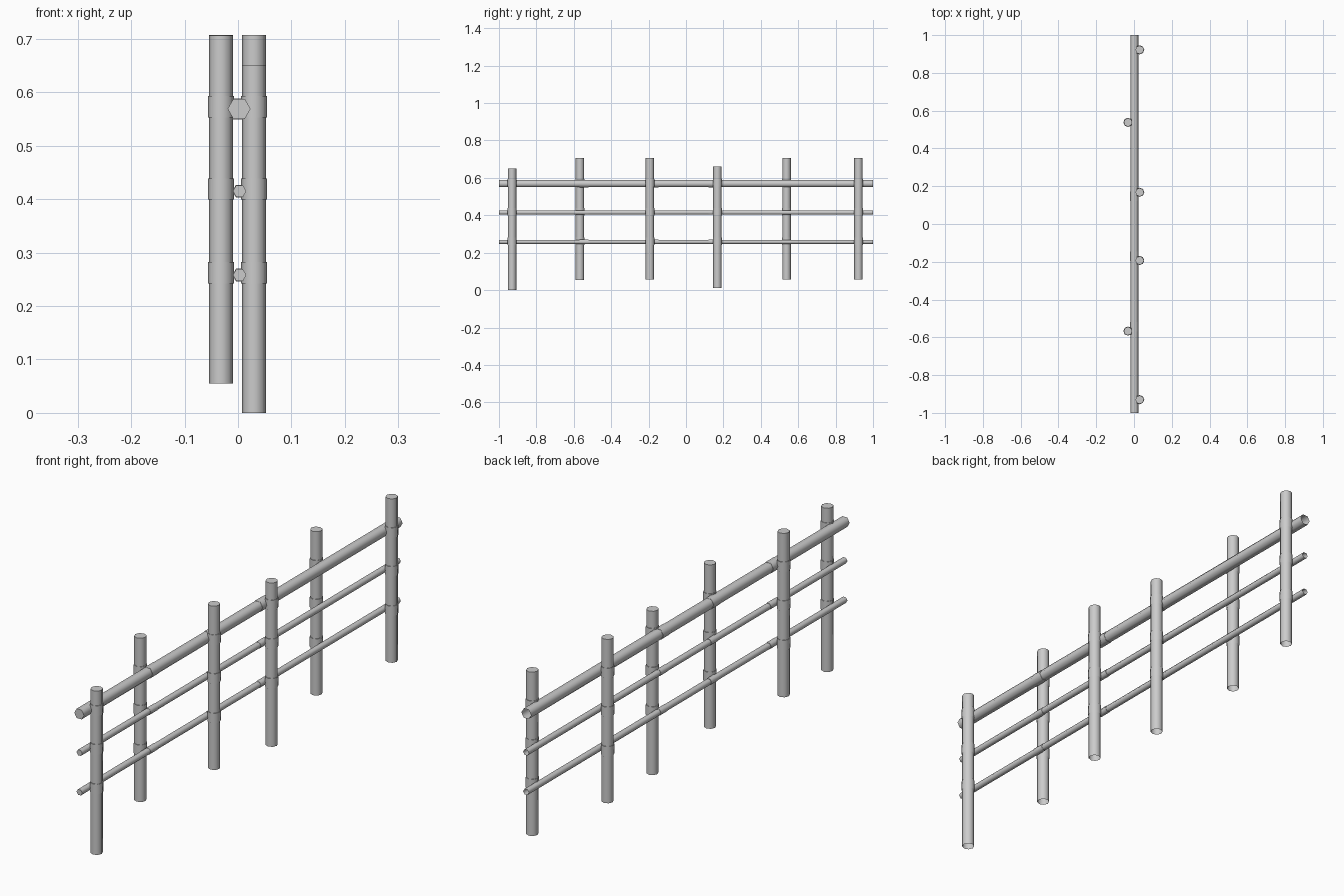
import bpy, bmesh
from math import pi, radians
from mathutils import Matrix

if "Cube" in bpy.data.objects:
    bpy.data.objects.remove(bpy.data.objects["Cube"])


def tube(name, sides, r, length, centre, along_y=False, phase=0.0, open_end=True):
    """Prism with smooth sides; its lower / back end can be left open."""
    bm = bmesh.new()
    bmesh.ops.create_cone(bm, cap_ends=True, segments=sides, radius1=r, radius2=r, depth=length)
    bm.normal_update()
    if open_end:
        bottom = [f for f in bm.faces if f.normal.z < -0.9]
        bmesh.ops.delete(bm, geom=bottom, context='FACES_ONLY')
    bm.transform(Matrix.Rotation(phase, 4, 'Z'))
    if along_y:
        bm.transform(Matrix.Rotation(pi / 2, 4, 'X'))
    mesh = bpy.data.meshes.new(name)
    bm.to_mesh(mesh)
    bm.free()
    ob = bpy.data.objects.new(name, mesh)
    ob.location = centre
    bpy.context.collection.objects.link(ob)
    bpy.ops.object.select_all(action='DESELECT')
    ob.select_set(True)
    bpy.context.view_layer.objects.active = ob
    bpy.ops.object.shade_smooth_by_angle(angle=radians(65))
    return ob


# Rails: x, z, radius
rails = [(0.002, 0.569, 0.0215), (0.003, 0.415, 0.0125), (0.003, 0.258, 0.0125)]
for i, (x, z, r) in enumerate(rails):
    tube(f"rail_{i + 1}", 6, r, 2.0, (x, 0, z), along_y=True, phase=pi / 2)

# Posts: x, y, bottom height, side on which the rail sleeve sits
posts = [(0.030, -0.93, 0.003, 0), (-0.032, -0.567, 0.055, 1), (0.030, -0.193, 0.056, 1),
         (0.030, 0.168, 0.010, -1), (-0.032, 0.538, 0.056, 0), (0.030, 0.922, 0.056, 0)]
posts[0] = (0.030, -0.93, 0.0, 0)
for i, (x, y, z0, sleeve) in enumerate(posts):
    tube(f"post_{i + 1}", 8, 0.0225, 0.651, (x, y, z0 + 0.3255))
    for j, (rx, rz, rr) in enumerate(rails):
        # Band round the post at each crossing
        tube(f"post_band_{i + 1}_{j + 1}", 8, 0.0245, 0.04, (x, y, rz + 0.004))
        # Short sleeve on the rail beside the post
        if sleeve:
            tube(f"rail_sleeve_{i + 1}_{j + 1}", 6, rr + 0.0012, 0.05,
                 (rx, y + sleeve * 0.022, rz), along_y=True, phase=pi / 2, open_end=False)
